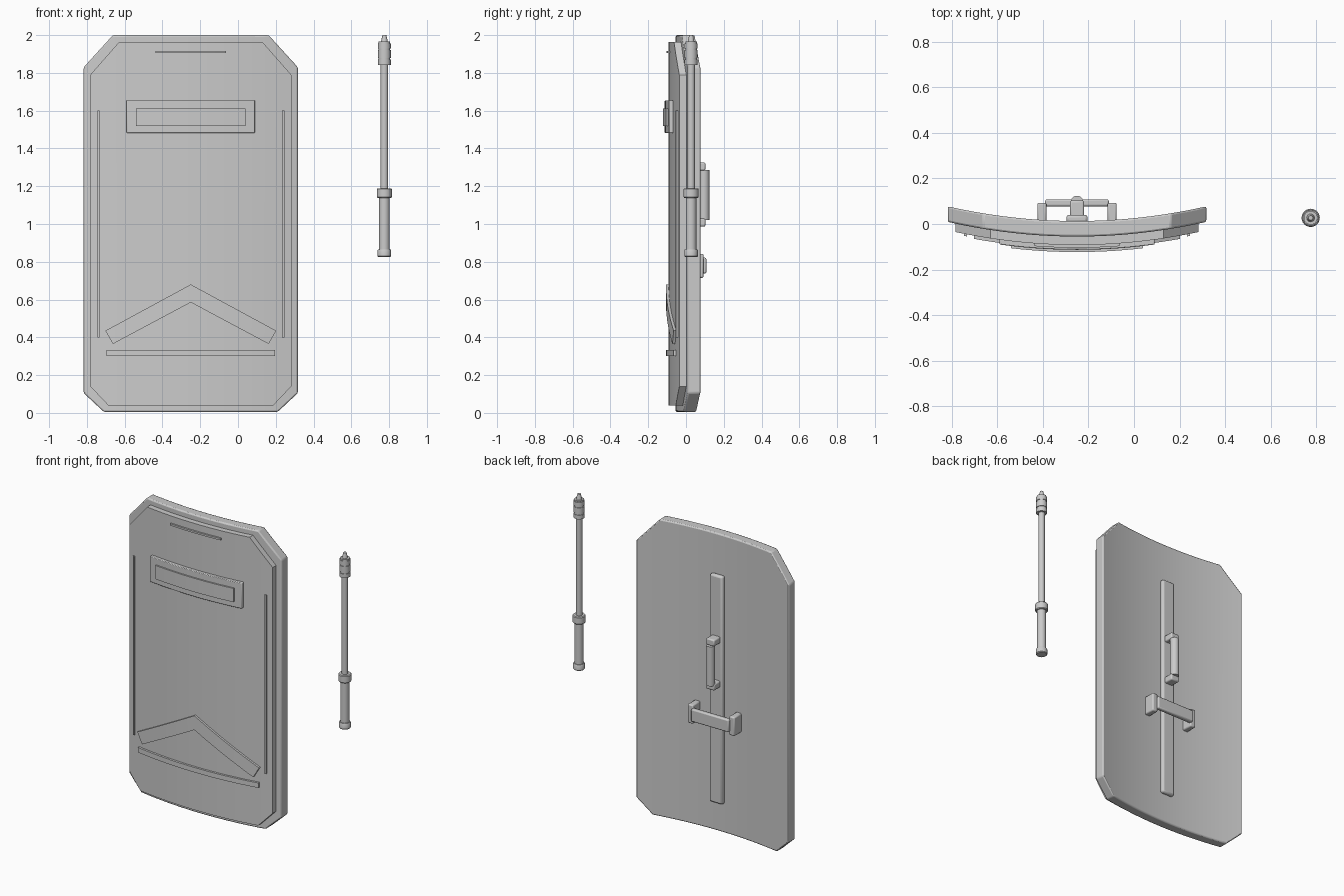
import bpy, bmesh, math

if "Cube" in bpy.data.objects:
    bpy.data.objects.remove(bpy.data.objects["Cube"])

grey = bpy.data.materials.new("light grey")
grey.use_nodes = True
colour = (0.6, 0.6, 0.6, 1)
grey.diffuse_color = colour
grey.node_tree.nodes["Principled BSDF"].inputs["Base Color"].default_value = colour

CX = -0.25      # shield centre line
CURVE = 0.2     # sideways bow of the shield
BX, BY = 0.775, 0.027   # baton axis


def finish(name, bm, bevel=0.0, segments=2):
    bmesh.ops.remove_doubles(bm, verts=bm.verts, dist=1e-5)
    bmesh.ops.recalc_face_normals(bm, faces=bm.faces)
    mesh = bpy.data.meshes.new(name)
    bm.to_mesh(mesh)
    bm.free()
    mesh.materials.append(grey)
    ob = bpy.data.objects.new(name, mesh)
    bpy.context.collection.objects.link(ob)
    if bevel:
        mod = ob.modifiers.new("Bevel", "BEVEL")
        mod.width, mod.segments = bevel, segments
        mod.limit_method, mod.angle_limit = "ANGLE", math.radians(30)
    bpy.ops.object.select_all(action="DESELECT")
    bpy.context.view_layer.objects.active = ob
    ob.select_set(True)
    bpy.ops.object.shade_smooth_by_angle(angle=math.radians(30))
    return ob


def sample(points, u):
    for (a, za), (b, zb) in zip(points, points[1:]):
        if u <= b + 1e-9:
            return za + (zb - za) * (u - a) / (b - a)
    return points[-1][1]


def bent_slab(name, low, high, front, back, bevel=0.0, columns=24):
    """Plate between two height profiles, bowed along the shield curve."""
    start, end = low[0][0], low[-1][0]
    us = {round(start + (end - start) * i / columns, 4) for i in range(columns + 1)}
    us |= {round(u, 4) for u, z in low + high}
    bm = bmesh.new()
    rings = []
    for u in sorted(us):
        bow, z0, z1 = CURVE * u * u, sample(low, u), sample(high, u)
        rings.append([bm.verts.new((CX + u, y + bow, z))
                      for y, z in ((front, z0), (front, z1), (back, z1), (back, z0))])
    for a, b in zip(rings, rings[1:]):
        for i in range(4):
            j = (i + 1) % 4
            bm.faces.new((a[i], a[j], b[j], b[i]))
    bm.faces.new(rings[0])
    bm.faces.new(rings[-1])
    return finish(name, bm, bevel)


def mirrored(half):
    return [(-u, z) for u, z in half] + [(u, z) for u, z in reversed(half) if u]


def bent_bar(name, u0, u1, z0, z1, front, back, bevel=0.0, columns=24):
    return bent_slab(name, [(u0, z0), (u1, z0)], [(u0, z1), (u1, z1)],
                     front, back, bevel, columns)


def box(name, x0, x1, y0, y1, z0, z1, bevel=0.008):
    bm = bmesh.new()
    bmesh.ops.create_cube(bm, size=1)
    for v in bm.verts:
        v.co = ((x0 + x1) / 2 + v.co.x * (x1 - x0),
                (y0 + y1) / 2 + v.co.y * (y1 - y0),
                (z0 + z1) / 2 + v.co.z * (z1 - z0))
    return finish(name, bm, bevel)


def lathe(name, x, y, profile, sides=24, bevel=0.0):
    bm = bmesh.new()
    rings = []
    for r, z in profile:
        rings.append([bm.verts.new((x + r * math.cos(math.tau * i / sides),
                                    y + r * math.sin(math.tau * i / sides), z))
                      for i in range(sides)])
    for a, b in zip(rings, rings[1:]):
        for i in range(sides):
            j = (i + 1) % sides
            bm.faces.new((a[i], a[j], b[j], b[i]))
    bm.faces.new(rings[0])
    bm.faces.new(rings[-1])
    return finish(name, bm, bevel)


# Shield body and raised front plate
bent_slab("shield_body", mirrored([(0.567, 0.105), (0.46, 0.005)]),
          mirrored([(0.567, 1.83), (0.412, 2.0)]), -0.055, 0.013, 0.008)
bent_slab("front_plate", mirrored([(0.532, 0.14), (0.437, 0.04)]),
          mirrored([(0.532, 1.79), (0.38, 1.963)]), -0.092, -0.045)

# Viewing window
bent_bar("window_frame", -0.34, 0.34, 1.482, 1.655, -0.113, -0.08, 0.004)
bent_bar("window_pane", -0.29, 0.29, 1.52, 1.612, -0.123, -0.1)

# Front trim
bent_bar("top_trim", -0.187, 0.187, 1.904, 1.916, -0.104, -0.08)
bent_bar("lower_band", -0.447, 0.447, 0.3, 0.333, -0.106, -0.08)
bent_slab("chevron", mirrored([(0.452, 0.435), (0.412, 0.365), (0, 0.585)]),
          mirrored([(0.452, 0.435), (0, 0.68)]), -0.106, -0.08)
for side, u in (("right", -0.489), ("left", 0.489)):
    bent_bar(side + "_edge_trim", u - 0.006, u + 0.006, 0.4, 1.6, -0.101, -0.08, columns=1)

# Back spine
box("back_spine", CX - 0.047, CX + 0.047, 0.005, 0.04, 0.2, 1.73, 0.012)

# Upright hand grip
lathe("hand_grip", CX, 0.096, [(0.028, 1.02), (0.028, 1.285)])
for name, z in (("upper", 1.304), ("lower", 1.008)):
    box(name + "_grip_bracket", CX - 0.031, CX + 0.031, 0.02, 0.103, z - 0.022, z + 0.022)

# Forearm strap
box("arm_strap", CX - 0.14, CX + 0.14, 0.077, 0.108, 0.738, 0.822)
for side, s in (("right", -1), ("left", 1)):
    x = CX + s * 0.154
    box(side + "_strap_mount", x - 0.02, x + 0.02, 0.01, 0.093, 0.715, 0.842)

# Baton
lathe("baton_pommel", BX, BY, [(0.032, 0.825), (0.036, 0.83), (0.036, 0.86), (0.033, 0.866)])
lathe("baton_handle", BX, BY, [(0.028, 0.86), (0.028, 1.15)])
lathe("baton_guard", BX, BY, [(0.036, 1.138), (0.04, 1.143), (0.04, 1.184), (0.036, 1.189)])
lathe("baton_shaft", BX, BY, [(0.02, 1.18), (0.02, 1.86)])
lathe("baton_head", BX, BY, [(0.03, 1.843), (0.03, 1.965)])
for name, z0, z1 in (("lower", 1.843, 1.87), ("middle", 1.88, 1.92), ("upper", 1.928, 1.956)):
    lathe(name + "_head_ring", BX, BY, [(0.034, z0), (0.034, z1)])
lathe("baton_tip", BX, BY, [(0.018, 1.96), (0.016, 1.975), (0.01, 2.0)])
